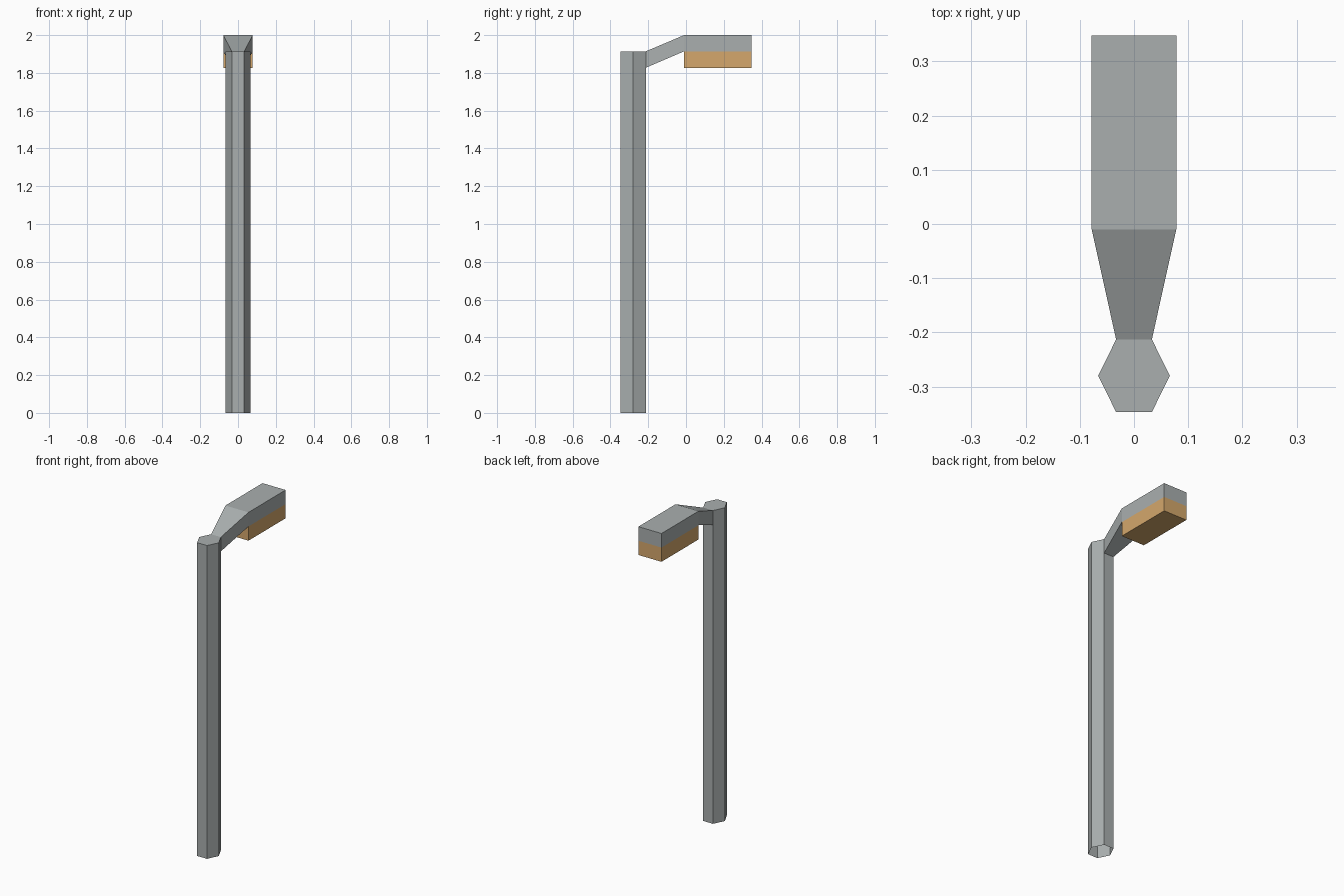
import bpy, bmesh, math

if "Cube" in bpy.data.objects:
    bpy.data.objects.remove(bpy.data.objects["Cube"])


def material(name, rgb):
    m = bpy.data.materials.new(name)
    m.diffuse_color = (*rgb, 1.0)
    m.use_nodes = True
    m.node_tree.nodes["Principled BSDF"].inputs["Base Color"].default_value = m.diffuse_color
    return m


grey = material("grey metal", (0.40, 0.43, 0.43))
amber = material("amber lamp", (0.66, 0.39, 0.15))


def loft(name, rings, mat, cap_start=False, cap_end=True):
    """Bridge equal-sized rings of points, with optional end caps."""
    bm = bmesh.new()
    loops = [[bm.verts.new(p) for p in ring] for ring in rings]
    n = len(loops[0])
    for a, b in zip(loops, loops[1:]):
        for i in range(n):
            j = (i + 1) % n
            bm.faces.new((a[i], a[j], b[j], b[i]))
    if cap_start:
        bm.faces.new(loops[0][::-1])
    if cap_end:
        bm.faces.new(loops[-1])
    bmesh.ops.recalc_face_normals(bm, faces=bm.faces)
    mesh = bpy.data.meshes.new(name)
    bm.to_mesh(mesh)
    bm.free()
    mesh.materials.append(mat)
    obj = bpy.data.objects.new(name, mesh)
    bpy.context.collection.objects.link(obj)
    return obj


def hexagon(z):
    # slightly stretched along y, with corners on the x axis
    return [(0.066 * math.cos(math.radians(a)),
             -0.28 + 0.0775 * math.sin(math.radians(a)), z)
            for a in range(0, 360, 60)]


def section(y, half_width, z0, z1):
    return [(-half_width, y, z0), (half_width, y, z0),
            (half_width, y, z1), (-half_width, y, z1)]


# Hexagonal pole, open at the bottom
loft("pole", [hexagon(0.0), hexagon(1.914)], grey)

# Arm flaring up into the flat lamp housing
loft("arm_and_housing", [section(-0.213, 0.033, 1.827, 1.914),
                         section(-0.01, 0.078, 1.914, 2.0),
                         section(0.348, 0.078, 1.914, 2.0)], grey)

# Lamp block hanging under the housing
loft("lamp", [section(-0.01, 0.078, 1.827, 1.914),
              section(0.348, 0.078, 1.827, 1.914)], amber, cap_start=True)
